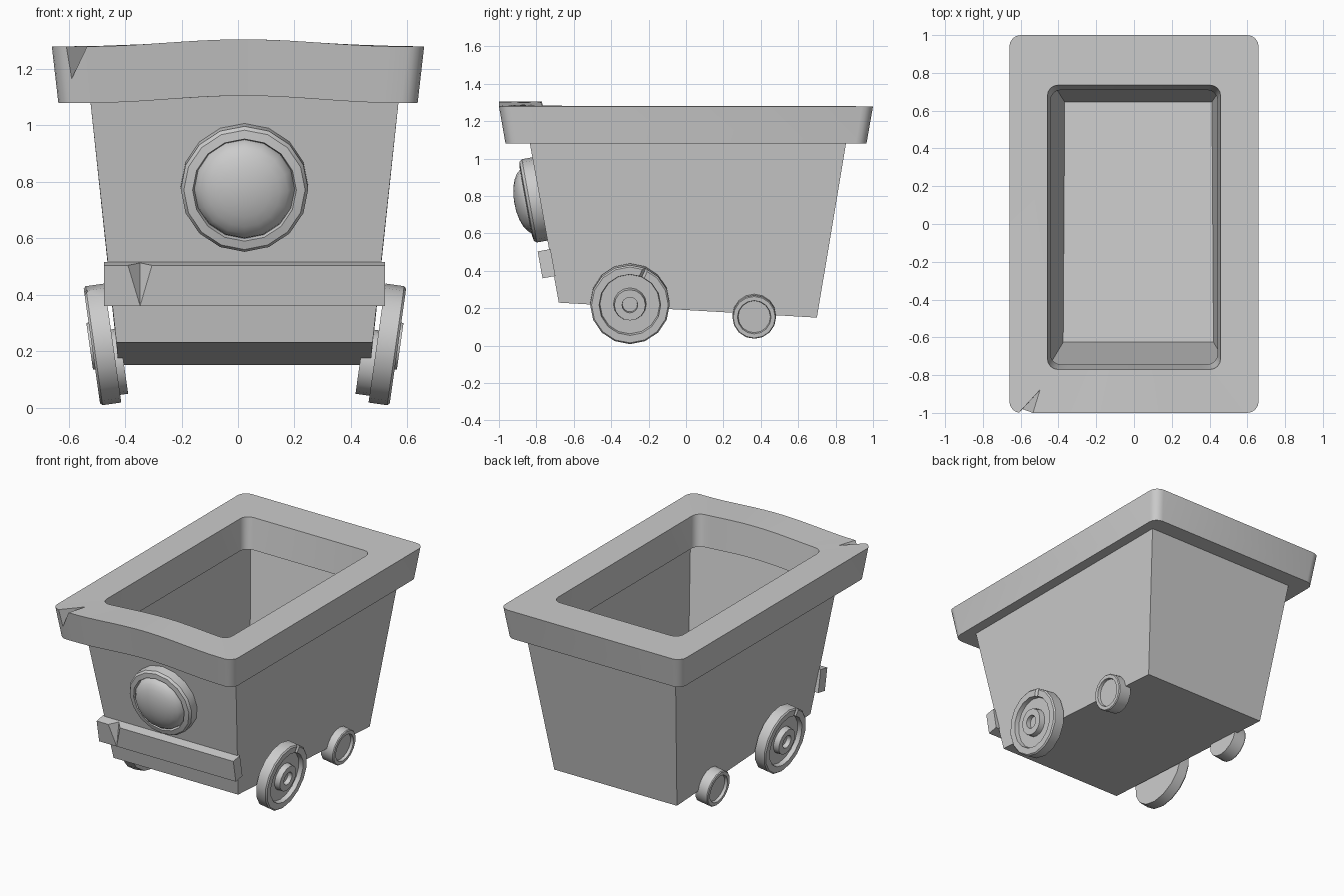
import bpy, bmesh
from math import sin, cos, pi, radians
from mathutils import Vector, Matrix

if "Cube" in bpy.data.objects:
    bpy.data.objects.remove(bpy.data.objects["Cube"])

CX = 0.023  # body centre line in x


def finish(name, bm, matrix=None, smooth=True):
    bmesh.ops.remove_doubles(bm, verts=bm.verts, dist=1e-5)
    bmesh.ops.recalc_face_normals(bm, faces=bm.faces)
    me = bpy.data.meshes.new(name)
    bm.to_mesh(me)
    bm.free()
    if smooth:
        me.shade_smooth()
        me.set_sharp_from_angle(angle=radians(30))
    ob = bpy.data.objects.new(name, me)
    bpy.context.collection.objects.link(ob)
    if matrix:
        ob.matrix_world = matrix
    return ob


def hull(name, pts, matrix=None):
    bm = bmesh.new()
    for p in pts:
        bm.verts.new(p)
    bmesh.ops.convex_hull(bm, input=bm.verts)
    return finish(name, bm, matrix, False)


def lathe(name, profile, matrix, n=16):
    bm = bmesh.new()
    rings = [[bm.verts.new((r * cos(2 * pi * i / n), r * sin(2 * pi * i / n), h)) for i in range(n)]
             for r, h in profile]
    for a, b in zip(rings, rings[1:]):
        for i in range(n):
            j = (i + 1) % n
            bm.faces.new((a[i], a[j], b[j], b[i]))
    return finish(name, bm, matrix)


def chip(ob, a, b, c, d, matrix=None):
    """Cut a wedge whose valley is the line c-d and whose sides open towards a and b."""
    a, b, c, d = map(Vector, (a, b, c, d))
    m = (c + d) / 2
    cutter = hull(ob.name + "_chip_cutter",
                  [c + (c - d) * .5, d + (d - c) * .5, m + (a - m) * 3, m + (b - m) * 3], matrix)
    cutter.hide_render = True
    cutter.hide_viewport = True
    mod = ob.modifiers.new("chip", 'BOOLEAN')
    mod.object = cutter
    mod.operation = 'DIFFERENCE'
    mod.solver = 'EXACT'


# tapered tub with a sloping floor
low = [(s * hx, y, z) for hx, y, z in ((.454, -.68, .23), (.447, .70, .15)) for s in (-1, 1)]
top = [(s * .55, y, 1.12) for y in (-.842, .862) for s in (-1, 1)]
bm = bmesh.new()
v = [bm.verts.new((CX + x, y, z)) for x, y, z in low + top]
for f in ((0, 1, 3, 2), (0, 1, 5, 4), (1, 3, 7, 5), (3, 2, 6, 7), (2, 0, 4, 6)):
    bm.faces.new([v[i] for i in f])
bmesh.ops.recalc_face_normals(bm, faces=bm.faces)
tub = finish("tub", bm, smooth=False)
# open shell: make sure the normals face outwards before thickening
if tub.data.polygons[0].normal.z > 0:
    tub.data.flip_normals()
mod = tub.modifiers.new("walls", 'SOLIDIFY')
mod.thickness, mod.offset, mod.use_even_offset = .065, -1, True


# rounded top rim with a wavy front
def rounded_rect(hx, y0, y1, r, n=20, k=4):
    pts = [(-hx + r + (2 * hx - 2 * r) * i / n, y0) for i in range(1, n)]
    for cx, cy, start in ((hx - r, y0 + r, -90), (hx - r, y1 - r, 0),
                          (-hx + r, y1 - r, 90), (-hx + r, y0 + r, 180)):
        for i in range(k + 1):
            t = radians(start + 90 * i / k)
            pts.append((cx + r * cos(t), cy + r * sin(t)))
    return pts


def wave(x, y):
    d = (x - .02) / .56
    return .0125 * (1 + cos(pi * d)) if y < -.68 and abs(d) < 1 else 0


outer = rounded_rect(.66, -1, 1, .06)
inner = rounded_rect(.458, -.77, .735, .055)
bm = bmesh.new()
loops = [[bm.verts.new((x * s, y * s, z + wave(x, y))) for x, y in pts]
         for pts, s, z in ((outer, 1, 1.28), (outer, .965, 1.08), (inner, .965, 1.08), (inner, 1, 1.28))]
for a, b in zip(loops, loops[1:] + loops[:1]):
    for i in range(len(a)):
        j = (i + 1) % len(a)
        bm.faces.new((a[i], a[j], b[j], b[i]))
rim = finish("top_rim", bm)
chip(rim, (-.61, -1, 1.28), (-.535, -1, 1.28), (-.495, -.875, 1.285), (-.59, -.98, 1.165))

# bumper lying on the sloped front wall
tilt = Matrix.Rotation(radians(10.3), 4, 'X')
place = Matrix.Translation((CX, -.78, .432)) @ tilt
bumper = hull("front_bumper", [(x, y, z) for x in (-.498, .498) for y in (0, .07) for z in (-.073, .073)], place)
chip(bumper, (-.413, 0, .073), (-.328, 0, .073), (-.37, .05, .073), (-.37, 0, -.073), place)

# round lamp with a domed lens
dome = [(.178 * cos(t * pi / 12), .06 + .082 * sin(t * pi / 12)) for t in range(7)]
lathe("front_lamp", [(0, -.03), (.226, -.03), (.226, .06), (.215, .075), (.184, .08), (.178, .06)] + dome[1:],
      Matrix.Translation((CX, -.778, .785)) @ Matrix.Rotation(radians(100.3), 4, 'X'))

# cambered wheels, big in front and small behind
big = [(0, -.075), (.213, -.075), (.213, -.008), (.205, 0), (.165, 0), (.16, -.028), (.088, -.028),
       (.083, .008), (.042, .008), (.04, -.02), (0, -.02)]
small = [(0, -.09), (.117, -.09), (.117, -.006), (.112, 0), (.09, 0), (.086, -.018), (0, -.018)]
camber = Matrix.Rotation(radians(98.1), 4, 'Y')
for side, turn, xf, xr in (("right", 0, .567, .522), ("left", pi, -.518, -.495)):
    spin = Matrix.Rotation(turn, 4, 'Z') @ camber
    place = Matrix.Translation((xf, -.3, .218)) @ spin
    wheel = lathe("front_wheel_" + side, big, place)
    chip(wheel, (-.185, .062, .001), (-.172, .09, .001), (-.15, .065, -.015), (-.2, .087, -.015), place)
    lathe("rear_wheel_" + side, small, Matrix.Translation((xr, .365, .152)) @ spin)
